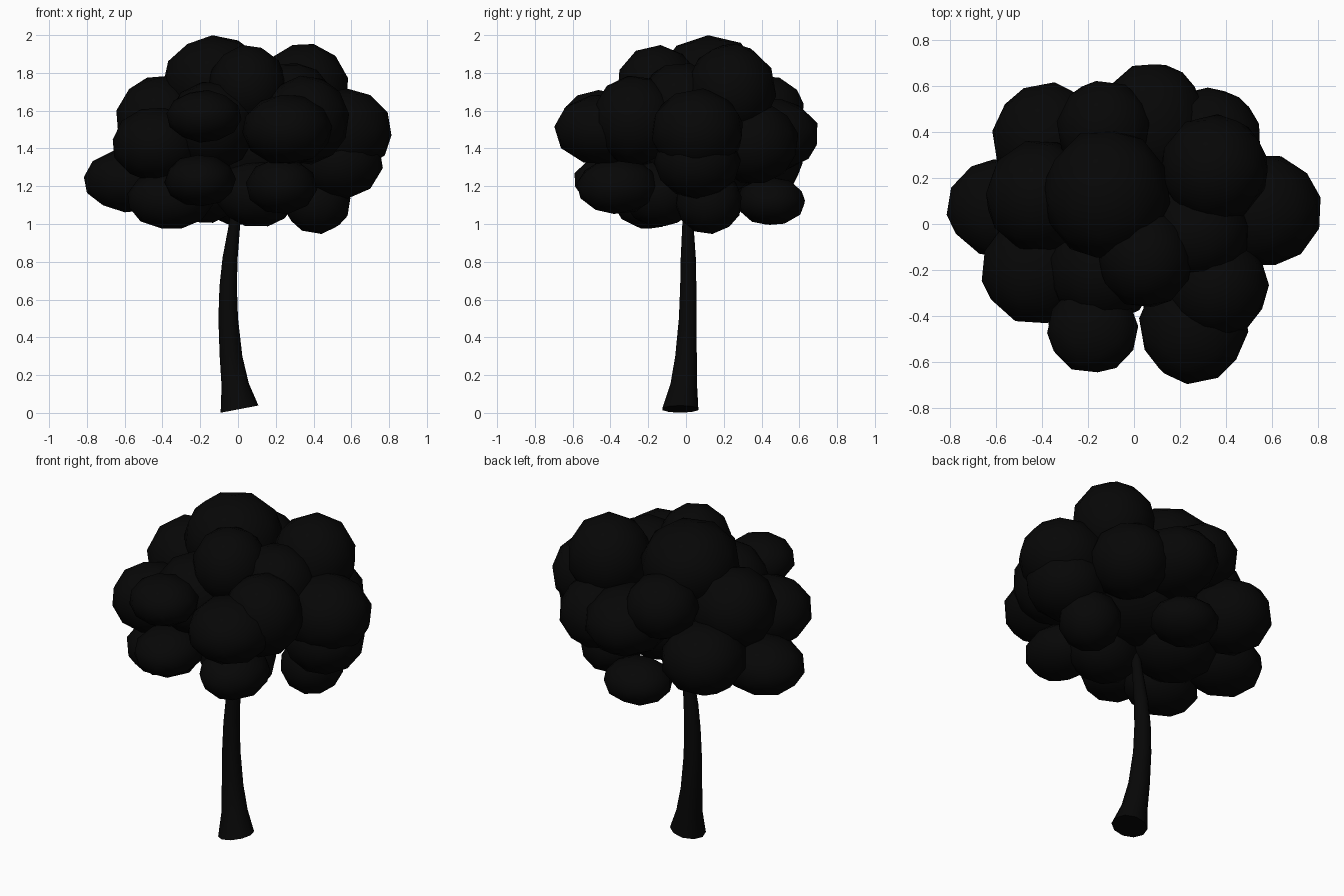
import bpy, bmesh, math, random
from mathutils import Matrix, Euler

random.seed(4)


def material(name, colour):
    m = bpy.data.materials.new(name)
    m.diffuse_color = colour
    return m


bark = material("bark", (0.002, 0.002, 0.002, 1))
leaf = material("leaf", (0.002, 0.002, 0.002, 1))


def add_object(name, bm, mat, angle):
    mesh = bpy.data.meshes.new(name)
    bmesh.ops.recalc_face_normals(bm, faces=bm.faces)
    bm.to_mesh(mesh)
    bm.free()
    obj = bpy.data.objects.new(name, mesh)
    bpy.context.collection.objects.link(obj)
    mesh.materials.append(mat)
    bpy.ops.object.select_all(action='DESELECT')
    obj.select_set(True)
    bpy.context.view_layer.objects.active = obj
    bpy.ops.object.shade_smooth_by_angle(angle=math.radians(angle))
    return obj


# Trunk: curved, flared rings (cx, cy, z, rx, ry, tilt)
SIDES = 10
rings = [(0.008, -0.03, 0.02, 0.1, 0.1, 0.19),
         (-0.015, -0.012, 0.15, 0.072, 0.074, 0.1),
         (-0.037, 0.0, 0.3, 0.06, 0.06, 0),
         (-0.052, 0.009, 0.5, 0.052, 0.049, 0),
         (-0.052, 0.012, 0.67, 0.046, 0.045, 0),
         (-0.042, 0.012, 0.82, 0.04, 0.042, 0),
         (-0.018, 0.01, 1.0, 0.03, 0.031, 0),
         (0.0, 0.0, 1.2, 0.025, 0.025, 0)]
bm = bmesh.new()
loops = []
for cx, cy, z, rx, ry, tilt in rings:
    loop = []
    for i in range(SIDES):
        a = math.tau * i / SIDES
        x = rx * math.cos(a)
        loop.append(bm.verts.new((cx + x, cy + ry * math.sin(a), z + tilt * x)))
    loops.append(loop)
for lo, hi in zip(loops, loops[1:]):
    for i in range(SIDES):
        j = (i + 1) % SIDES
        bm.faces.new((lo[i], lo[j], hi[j], hi[i]))
bm.faces.new(loops[0][::-1])
bm.faces.new(loops[-1])
add_object("trunk", bm, bark, 50)

# Foliage clumps: (x, y, z, rx, ry, rz)
clumps = [
    # crown top
    (-0.12, 0.13, 1.75, 0.28, 0.29, 0.25),
    (0.05, -0.15, 1.73, 0.21, 0.22, 0.22),
    (0.35, 0.24, 1.71, 0.24, 0.24, 0.25),
    # upper and middle ring
    (0.28, -0.03, 1.64, 0.23, 0.22, 0.22),
    (-0.13, 0.42, 1.60, 0.21, 0.21, 0.19),
    (-0.41, 0.12, 1.55, 0.24, 0.25, 0.24),
    (-0.18, -0.46, 1.57, 0.2, 0.195, 0.14),
    (0.26, -0.44, 1.50, 0.24, 0.26, 0.19),
    (0.08, 0.44, 1.47, 0.24, 0.27, 0.2),
    (0.33, 0.36, 1.43, 0.23, 0.24, 0.22),
    (0.56, 0.06, 1.49, 0.26, 0.25, 0.23),
    (0.54, 0.06, 1.33, 0.23, 0.23, 0.2),
    (0.36, -0.27, 1.55, 0.23, 0.23, 0.24),
    (-0.43, -0.20, 1.42, 0.24, 0.24, 0.2),
    (-0.14, -0.2, 1.52, 0.24, 0.24, 0.24),
    # lower ring
    (-0.57, 0.07, 1.23, 0.25, 0.22, 0.17),
    (-0.38, 0.37, 1.33, 0.24, 0.25, 0.21),
    (-0.2, -0.38, 1.23, 0.19, 0.22, 0.14),
    (0.23, -0.36, 1.2, 0.19, 0.22, 0.15),
    (-0.36, -0.2, 1.13, 0.23, 0.19, 0.16),
    (0.1, -0.14, 1.16, 0.22, 0.2, 0.18),
    (0.42, 0.12, 1.12, 0.18, 0.18, 0.175),
    (0.01, 0.45, 1.12, 0.2, 0.185, 0.13),
    (-0.2, 0.1, 1.18, 0.25, 0.25, 0.18),
    # core
    (0.05, 0.1, 1.4, 0.36, 0.32, 0.28),
]
for n, (x, y, z, rx, ry, rz) in enumerate(clumps, 1):
    bm = bmesh.new()
    bmesh.ops.create_icosphere(bm, subdivisions=2, radius=1.0)
    rot = Euler([random.uniform(0, math.tau) for _ in range(3)]).to_matrix().to_4x4()
    place = Matrix.Translation((x, y, z)) @ Matrix.Diagonal((rx, ry, rz, 1)) @ rot
    bmesh.ops.transform(bm, matrix=place, verts=bm.verts)
    add_object(f"foliage_clump_{n}", bm, leaf, 60)
